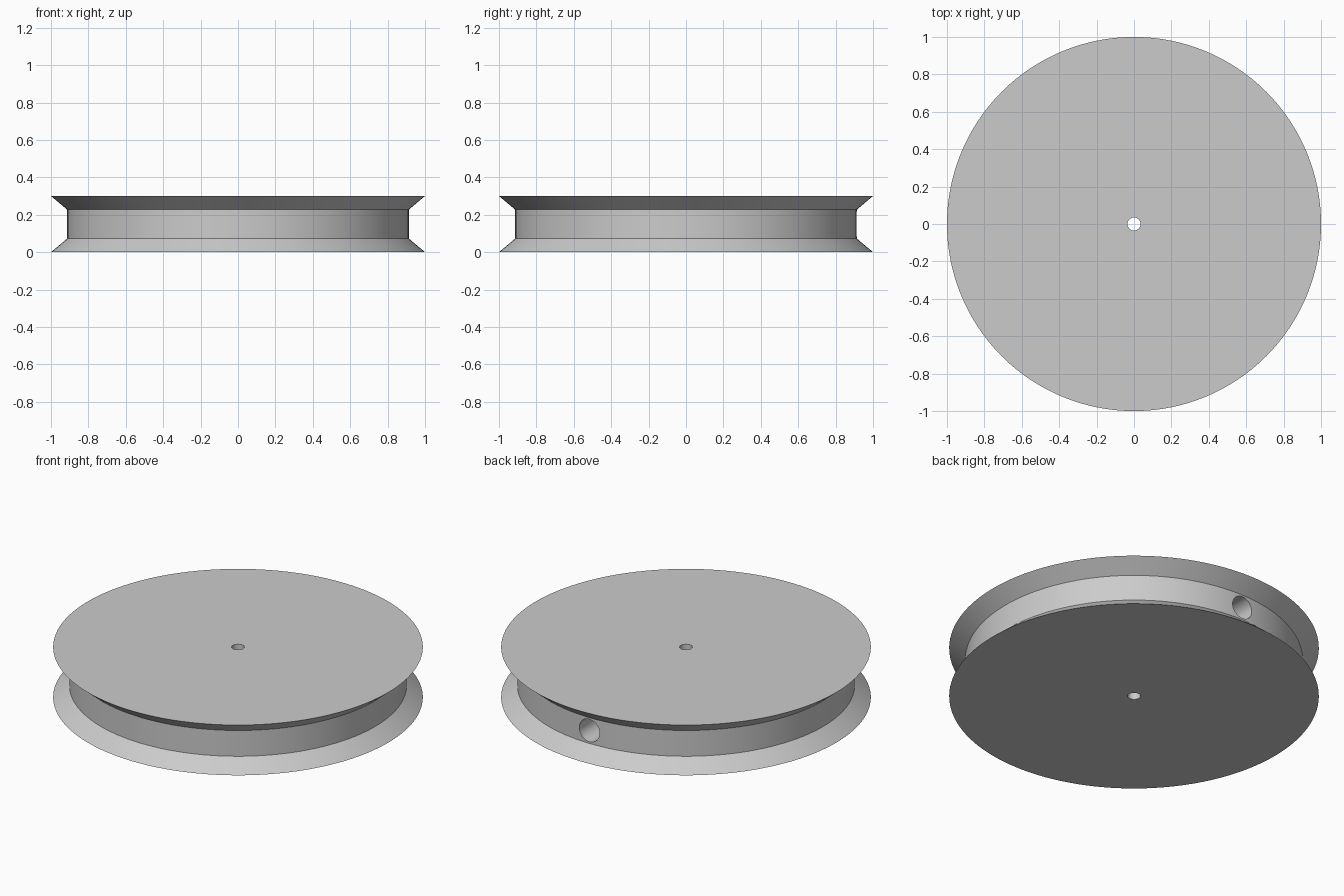
import bpy, bmesh, math
from mathutils import Matrix

if "Cube" in bpy.data.objects:
    bpy.data.objects.remove(bpy.data.objects["Cube"])

SEGMENTS = 128
HEIGHT, RIM, GROOVE, BORE = 0.30, 1.0, 0.913, 0.035
FLARE = 0.073
HOLE = 0.067

grey = bpy.data.materials.new("light_grey")
grey.use_nodes = True
colour = (0.6, 0.6, 0.6, 1)
grey.diffuse_color = colour
grey.node_tree.nodes["Principled BSDF"].inputs["Base Color"].default_value = colour


def add_object(name, bm):
    bmesh.ops.recalc_face_normals(bm, faces=bm.faces)
    mesh = bpy.data.meshes.new(name)
    bm.to_mesh(mesh)
    bm.free()
    mesh.materials.append(grey)
    obj = bpy.data.objects.new(name, mesh)
    bpy.context.collection.objects.link(obj)
    return obj


# Grooved wheel with a centre bore: closed profile spun about z
profile = [(BORE, 0), (RIM, 0), (GROOVE, FLARE),
           (GROOVE, HEIGHT - FLARE), (RIM, HEIGHT), (BORE, HEIGHT)]
bm = bmesh.new()
verts = [bm.verts.new((r, 0, z)) for r, z in profile]
edges = [bm.edges.new((v, verts[i - 1])) for i, v in enumerate(verts)]
bmesh.ops.spin(bm, geom=verts + edges, cent=(0, 0, 0), axis=(0, 0, 1),
               angle=math.tau, steps=SEGMENTS, use_duplicate=False)
bmesh.ops.remove_doubles(bm, verts=bm.verts, dist=0.0001)
wheel = add_object("grooved_wheel", bm)

# Radial hole in the back of the groove, reaching the centre bore
bm = bmesh.new()
place = Matrix.Translation((0, 0.6, HEIGHT / 2)) @ Matrix.Rotation(math.pi / 2, 4, "X")
bmesh.ops.create_cone(bm, cap_ends=True, segments=48, radius1=HOLE, radius2=HOLE,
                      depth=1.2, matrix=place)
cutter = add_object("radial_hole_cutter", bm)
cutter.hide_render = True

cut = wheel.modifiers.new("radial_hole", "BOOLEAN")
cut.operation = "DIFFERENCE"
cut.solver = "EXACT"
cut.object = cutter

bpy.ops.object.select_all(action="DESELECT")
wheel.select_set(True)
bpy.context.view_layer.objects.active = wheel
bpy.ops.object.modifier_apply(modifier=cut.name)
bpy.data.objects.remove(cutter)

# Smooth round walls, sharp rims
bpy.ops.object.shade_smooth_by_angle(angle=math.radians(30))
